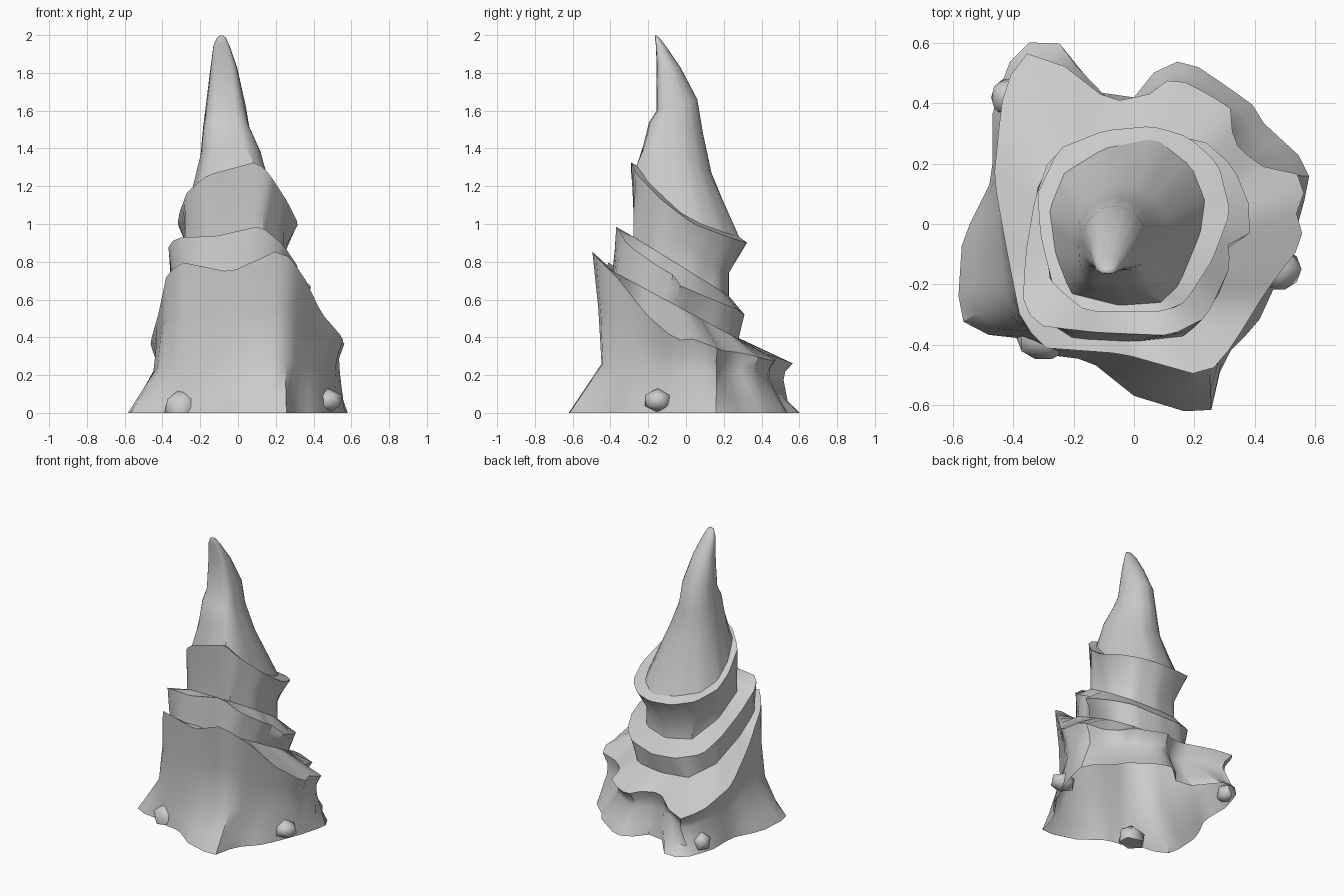
import bpy, bmesh, math
from mathutils import Vector

if "Cube" in bpy.data.objects:
    bpy.data.objects.remove(bpy.data.objects["Cube"])

N = 48  # sides of every loft ring


def ring(pts, z=None):
    """Resample an outline (x, y[, z]) to N evenly spaced directions."""
    pts = [Vector((p[0], p[1], p[2] if z is None else z(p[0], p[1]))) for p in pts]
    cx = (min(p.x for p in pts) + max(p.x for p in pts)) / 2
    cy = (min(p.y for p in pts) + max(p.y for p in pts)) / 2
    polar = sorted(((math.atan2(p.y - cy, p.x - cx), p) for p in pts), key=lambda t: t[0])
    tau = 2 * math.pi
    polar = [(polar[-1][0] - tau, polar[-1][1])] + polar + [(polar[0][0] + tau, polar[0][1])]
    out = []
    for i in range(N):
        a = -math.pi + tau * i / N
        for (a0, p), (a1, q) in zip(polar, polar[1:]):
            if a0 <= a <= a1:
                d, e = Vector((math.cos(a), math.sin(a))), q - p
                den = d.x * e.y - d.y * e.x
                t = (d.y * (p.x - cx) - d.x * (p.y - cy)) / den if abs(den) > 1e-6 else 0.5
                out.append(p + e * min(max(t, 0), 1))
                break
    return out


def oval(x0, x1, y0, y1, zf, zb):
    """Tilted oval with a squared-off front, front at height zf, back at zb."""
    pts = []
    for i in range(16):
        a = math.tau * i / 16
        c, s = math.cos(a), math.sin(a)
        if s < -1e-6:
            c, s = math.copysign(abs(c) ** .55, c), -abs(s) ** .55
        pts.append(((x0 + x1) / 2 + (x1 - x0) / 2 * c,
                    (y0 + y1) / 2 + (y1 - y0) / 2 * s,
                    (zf + zb) / 2 + (zb - zf) / 2 * s))
    return ring(pts)


def finish(name, bm, angle=32):
    me = bpy.data.meshes.new(name)
    bmesh.ops.recalc_face_normals(bm, faces=bm.faces)
    bm.to_mesh(me)
    bm.free()
    ob = bpy.data.objects.new(name, me)
    bpy.context.collection.objects.link(ob)
    bpy.ops.object.select_all(action='DESELECT')
    ob.select_set(True)
    bpy.context.view_layer.objects.active = ob
    bpy.ops.object.shade_smooth_by_angle(angle=math.radians(angle))


def loft(name, rings, tip=None):
    bm = bmesh.new()
    rows = [[bm.verts.new(p) for p in r] for r in rings]
    for a, b in zip(rows, rows[1:]):
        for i in range(N):
            j = (i + 1) % N
            bm.faces.new((a[i], a[j], b[j], b[i]))
    if tip:
        t = bm.verts.new(tip)
        for i in range(N):
            bm.faces.new((rows[-1][i], rows[-1][(i + 1) % N], t))
    finish(name, bm, 40)


# Base: open, lobed foot rising to a slanted rim, then a ledge
foot = ring([(-.585, -.28), (-.55, -.36), (-.37, -.38), (-.25, -.44), (-.15, -.45), (0, -.57),
             (.18, -.625), (.27, -.615), (.29, -.45), (.41, -.33), (.47, -.2), (.53, -.05), (.585, .15),
             (.54, .24), (.44, .32), (.39, .4), (.2, .53), (.1, .545), (0, .42), (-.14, .44), (-.2, .57),
             (-.3, .63), (-.4, .57), (-.47, .38), (-.47, .15), (-.57, -.05)], lambda x, y: 0)
waist = ring([(.26, -.44), (.15, -.45), (0, -.43), (-.3, -.39), (-.42, -.3), (-.45, 0), (-.43, .3),
              (-.36, .5), (-.28, .53), (-.16, .41), (0, .38), (.12, .45), (.28, .36), (.34, .25),
              (.42, .19), (.55, .15), (.52, .02), (.51, -.05), (.42, -.2), (.32, -.36)],
             lambda x, y: .22 - .09 * y)
base_rim = ring([(.21, -.5, .86), (.28, -.47, .82), (.36, -.35, .7), (.44, -.22, .53),
                 (.57, -.05, .38), (.53, .01, .4), (.57, .12, .36), (.52, .2, .33), (.42, .19, .33),
                 (.32, .28, .32), (.34, .37, .3), (.25, .43, .28), (.13, .49, .28), (.05, .43, .3),
                 (-.05, .41, .31), (-.14, .44, .31), (-.28, .57, .26), (-.35, .57, .26),
                 (-.4, .52, .28), (-.44, .4, .3), (-.465, .15, .37), (-.42, -.1, .53),
                 (-.38, -.3, .72), (-.31, -.41, .8), (-.04, -.43, .745)])
tier1_foot = ring([(.18, -.37), (.29, -.22), (.31, 0), (.3, .15), (.2, .26), (0, .28), (-.2, .26),
                   (-.32, .12), (-.35, -.1), (-.34, -.29), (-.2, -.38), (0, -.39)],
                  lambda x, y: .54 - .54 * y)
skirt = [f.lerp(w, .35) for f, w in zip(foot, waist)]
shoulder = [w.lerp(r, .5) for w, r in zip(waist, base_rim)]
for p in shoulder:
    p.xy *= .97 if p.y > 0 else .985
loft("rock_base", [foot, skirt, waist, shoulder, base_rim, tier1_foot])

# Lower tier: second slanted collar with a notch on the right
lower_rim = ring([(.12, -.37, .99), (.24, -.31, .89), (.32, -.14, .77), (.31, -.05, .72),
                  (.385, -.045, .68), (.38, .07, .63), (.33, .19, .58), (.24, .27, .55),
                  (.06, .31, .52), (-.12, .3, .53), (-.28, .22, .57), (-.33, .08, .65),
                  (-.36, -.1, .77), (-.37, -.28, .9), (-.3, -.34, .93), (-.12, -.36, .935)])
tier2_foot = ring([(.13, -.28), (.24, -.15), (.25, .05), (.18, .19), (0, .23), (-.18, .19),
                   (-.27, .02), (-.28, -.18), (-.18, -.27)], lambda x, y: .76 - .62 * y)
loft("lower_tier", [tier1_foot, [a.lerp(b, .45) for a, b in zip(tier1_foot, lower_rim)],
                    lower_rim, tier2_foot])

# Upper tier: third collar under the spire
flare = [Vector((p.x, p.y, p.z + .12)) for p in tier2_foot]
upper_rim = ring([(.1, -.29, 1.33), (.17, -.26, 1.26), (.26, -.12, 1.12), (.32, .04, 1),
                  (.28, .2, .94), (.18, .29, .91), (.06, .325, .9), (-.1, .31, .91), (-.25, .25, .95),
                  (-.32, .1, 1.0), (-.31, -.04, 1.06), (-.27, -.2, 1.17), (-.16, -.29, 1.26)])
spire_foot = ring([(.09, -.26, 1.31), (.15, -.2, 1.22), (.22, -.03, 1.06), (.235, .08, 1),
                   (.19, .19, .96), (.07, .285, .93), (-.1, .25, .95), (-.23, .17, .98),
                   (-.28, .05, 1.03), (-.26, -.1, 1.11), (-.21, -.23, 1.21), (-.05, -.27, 1.28)])
loft("upper_tier", [tier2_foot, flare, upper_rim, spire_foot])

# Spire: leaning cone, flat towards the front, with a hooked tip
loft("spire", [spire_foot,
               oval(-.2, .125, -.225, .135, 1.42, 1.27),
               oval(-.185, .06, -.195, .09, 1.54, 1.48),
               oval(-.17, .04, -.155, .06, 1.6, 1.66),
               oval(-.145, -.005, -.155, -.03, 1.83, 1.83),
               oval(-.13, -.045, -.16, -.105, 1.95, 1.94),
               oval(-.11, -.065, -.165, -.14, 1.99, 1.985)], (-.088, -.16, 2.0))

# Loose stones half sunk into the foot
for k, (x, y, z, rx, ry, h) in enumerate([(.475, -.15, .065, .09, .08, .065),
                                          (-.3, -.38, .03, .1, .08, .1),
                                          (-.42, .42, .06, .06, .07, .07)]):
    bm = bmesh.new()
    bmesh.ops.create_icosphere(bm, subdivisions=1, radius=1)
    for v in bm.verts:
        v.co = Vector((x + v.co.x * rx, y + v.co.y * ry, max(0, z + v.co.z * h)))
    finish("stone_%d" % (k + 1), bm, 60)
